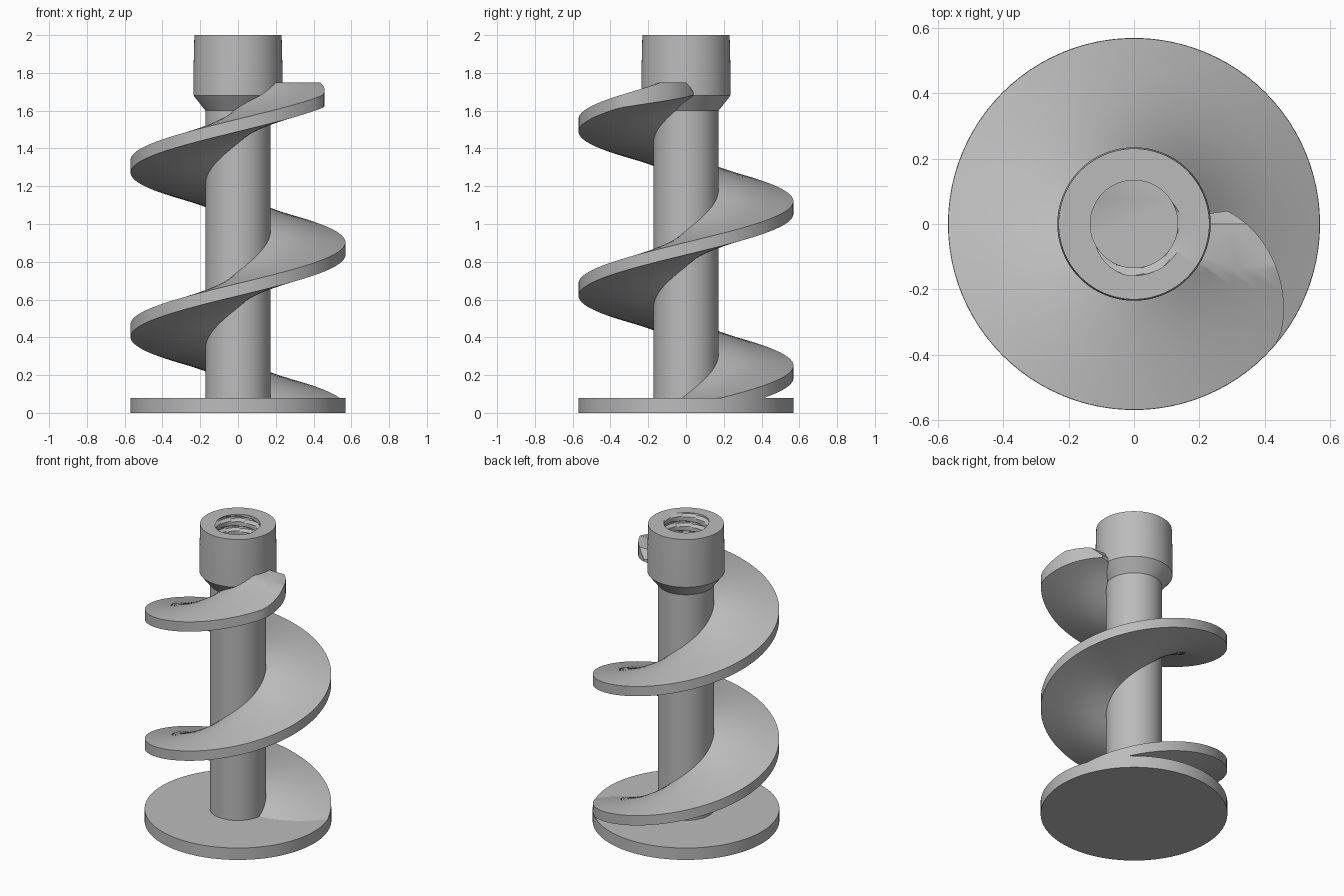
import bpy
import bmesh
from math import pi, tau, sin, cos, radians

cube = bpy.data.objects.get("Cube")
if cube:
    bpy.data.objects.remove(cube, do_unlink=True)

grey = bpy.data.materials.new("plain grey")
grey.use_nodes = True
COLOUR = (0.5, 0.5, 0.5, 1)
grey.diffuse_color = COLOUR
grey.node_tree.nodes["Principled BSDF"].inputs["Base Color"].default_value = COLOUR

SEGMENTS = 96


def finish(name, bm):
    """Turn a bmesh into a smooth object with sharp corners."""
    bmesh.ops.recalc_face_normals(bm, faces=bm.faces[:])
    mesh = bpy.data.meshes.new(name)
    bm.to_mesh(mesh)
    bm.free()
    mesh.materials.append(grey)
    for poly in mesh.polygons:
        poly.use_smooth = True
    mesh.set_sharp_from_angle(angle=radians(30))
    obj = bpy.data.objects.new(name, mesh)
    bpy.context.collection.objects.link(obj)
    return obj


def skin(rings):
    """Join closed rings of points with quads and cap both ends."""
    bm = bmesh.new()
    rows = [[bm.verts.new(p) for p in ring] for ring in rings]
    count = len(rows[0])
    for a, b in zip(rows, rows[1:]):
        for i in range(count):
            j = (i + 1) % count
            bm.faces.new((a[i], a[j], b[j], b[i]))
    bm.faces.new(rows[0])
    bm.faces.new(rows[-1])
    return bm


def ring(radius, z):
    """Circle whose radius may depend on angle."""
    points = []
    for i in range(SEGMENTS):
        a = tau * i / SEGMENTS
        r = radius(a) if callable(radius) else radius
        points.append((r * cos(a), r * sin(a), z))
    return points


# Base disc
finish("base_disc", skin([ring(0.57, 0), ring(0.57, 0.08)]))

# Shaft with flared collar and a threaded socket
THREAD_PITCH = 0.065


def thread_radius(z):
    def radius(a):
        wave = cos(tau * (z - 2) / THREAD_PITCH - a - pi / 3)
        return 0.134 + 0.024 * min(1, max(0, 1.3 * wave))
    return radius


rings = [ring(r, z) for r, z in
         ((0.172, 0.04), (0.172, 1.6), (0.235, 1.68), (0.235, 1.84), (0.231, 2))]
STEPS = 48
for i in range(STEPS + 1):
    z = 2 - 0.3 * i / STEPS
    rings.append(ring(thread_radius(z), z))
finish("shaft_and_collar", skin(rings))

# Screw flight: wedge section, thick at the shaft and thin at the rim
PITCH, HUB, RIM, TOP = 0.87, 0.165, 0.569, 1.75
STATIONS = 5


def flight_section(deg):
    tail = deg - 720
    outer = RIM
    if tail > -39:
        outer -= 0.28 * ((tail + 39) / 47) ** 1.2
    a = radians(deg)
    upper, lower = [], []
    for k in range(STATIONS):
        r = HUB + (outer - HUB) * k / (STATIONS - 1)
        half = 0.096 - 0.063 * (r - HUB) / (RIM - HUB)
        mid = PITCH * deg / 360
        high = mid + half
        if tail >= 0:
            high = min(high, TOP - 0.05 * tail / 8)
        upper.append((r * cos(a), r * sin(a), high))
        lower.append((r * cos(a), r * sin(a), mid - half))
    return upper + lower[::-1]


bm = skin([flight_section(d) for d in range(-48, 729, 4)])


# Trim the flight flat at its top and inside the base
for height, direction in ((TOP, 1), (0.04, -1)):
    bmesh.ops.bisect_plane(bm, geom=bm.verts[:] + bm.edges[:] + bm.faces[:],
                           dist=1e-5, plane_co=(0, 0, height),
                           plane_no=(0, 0, direction), clear_outer=True)
    rim = [e for e in bm.edges if e.is_boundary]
    bmesh.ops.holes_fill(bm, edges=rim, sides=0)
finish("screw_flight", bm)
